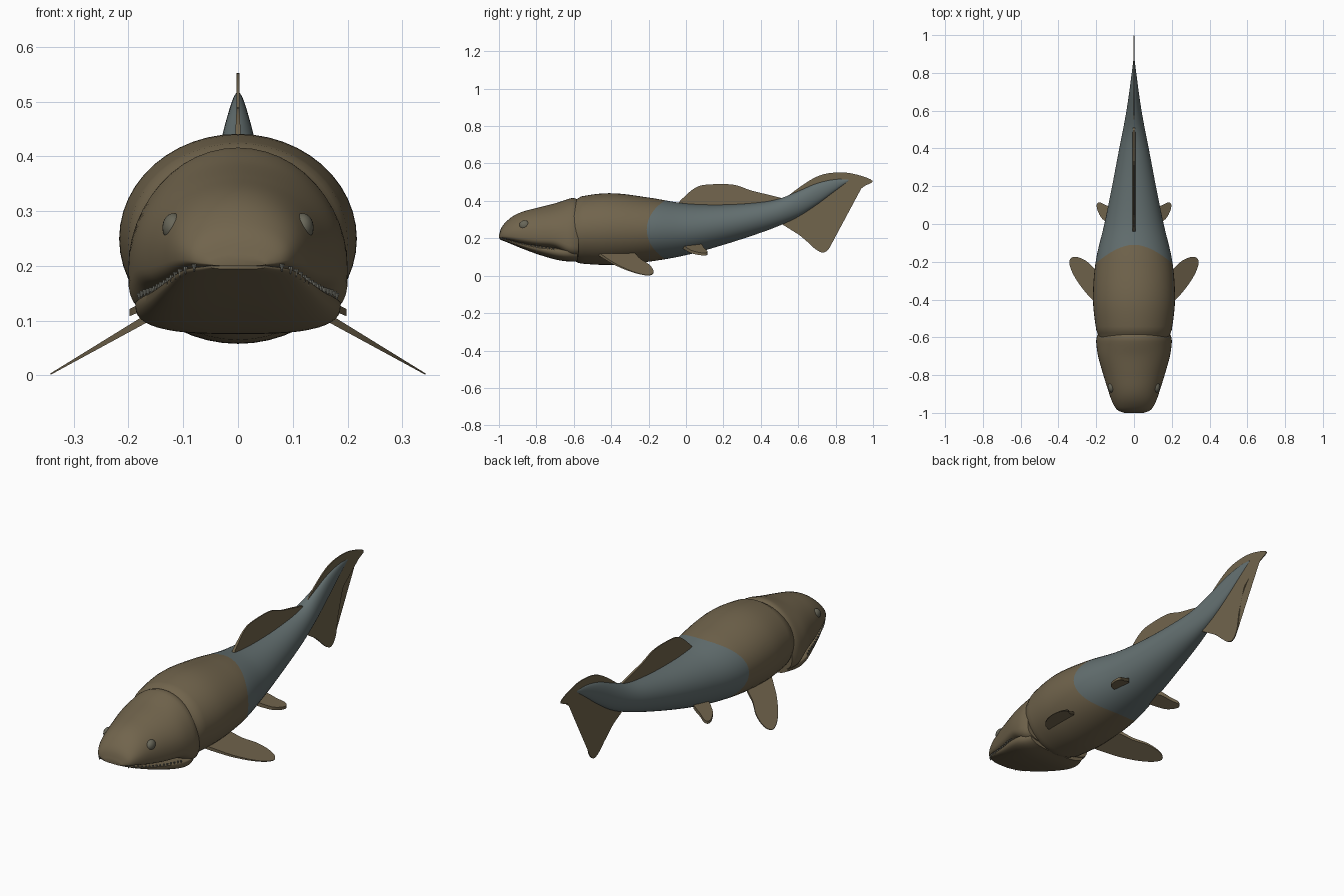
import bpy, bmesh, math
from mathutils import Vector

cube = bpy.data.objects.get("Cube")
if cube:
    bpy.data.objects.remove(cube, do_unlink=True)


def material(name, rgb):
    m = bpy.data.materials.new(name)
    m.use_nodes = True
    m.diffuse_color = (*rgb, 1)
    bsdf = m.node_tree.nodes["Principled BSDF"]
    bsdf.inputs["Base Color"].default_value = (*rgb, 1)
    bsdf.inputs["Roughness"].default_value = 0.7
    return m


BROWN = material("armour brown", (0.165, 0.128, 0.073))
BLUE = material("skin blue grey", (0.125, 0.16, 0.162))
GREY = material("eye grey", (0.14, 0.135, 0.1))
BONE = material("tooth grey", (0.2, 0.2, 0.17))


def finish(bm, name, mats, angle=40):
    bmesh.ops.recalc_face_normals(bm, faces=bm.faces)
    me = bpy.data.meshes.new(name)
    bm.to_mesh(me)
    bm.free()
    for m in mats:
        me.materials.append(m)
    ob = bpy.data.objects.new(name, me)
    bpy.context.collection.objects.link(ob)
    bpy.ops.object.select_all(action="DESELECT")
    ob.select_set(True)
    bpy.context.view_layer.objects.active = ob
    bpy.ops.object.shade_smooth_by_angle(angle=math.radians(angle))
    return ob


def sample(rows, y):
    """Smooth interpolation of a station table whose first column is y."""
    y = min(max(y, rows[0][0]), rows[-1][0])
    i = next(k for k in range(len(rows) - 1) if y <= rows[k + 1][0])
    a, b = rows[i], rows[i + 1]
    p, n = rows[max(i - 1, 0)], rows[min(i + 2, len(rows) - 1)]
    h = b[0] - a[0]
    t = (y - a[0]) / h
    out = []
    for c in range(1, len(a)):
        ma = (b[c] - p[c]) / (b[0] - p[0]) * h
        mb = (n[c] - a[c]) / (n[0] - a[0]) * h
        out.append(a[c] + t * ma + t * t * (3 * (b[c] - a[c]) - 2 * ma - mb)
                   + t ** 3 * (2 * (a[c] - b[c]) + ma + mb))
    return out


def loft(name, rows, us, mats, rise=0.5, low=2, shift=None, split=None, sides=48):
    """Skin of superellipse sections; rows hold y, bottom, top, half width."""
    bm = bmesh.new()
    rings = []
    for u in us:
        ring = []
        for k in range(sides):
            a = math.tau * k / sides
            c, s = math.cos(a), math.sin(a)
            y = u + (shift(u, s) if shift else 0)
            bot, top, w = sample(rows, y)
            mid = bot + rise * (top - bot)
            e = 2 / low if s < 0 else 1
            x = math.copysign(abs(c) ** e, c) * w
            z = mid + (top - mid) * s if s >= 0 else mid - (mid - bot) * abs(s) ** e
            ring.append(bm.verts.new((x, y, z)))
        rings.append(ring)
    for u, r, q in zip(us, rings, rings[1:]):
        for k in range(sides):
            j = (k + 1) % sides
            f = bm.faces.new((r[k], r[j], q[j], q[k]))
            f.material_index = int(split is not None and u >= split - 0.001)
    bm.faces.new(rings[0])
    bm.faces.new(rings[-1]).material_index = len(mats) - 1
    return finish(bm, name, mats)


def steps(a, b, n, ease=1):
    return [a + (b - a) * (i / n) ** ease for i in range(n + 1)]


# Trunk and tail in one skin; the armour ends on a curved seam
trunk = [(-0.63, 0.1, 0.385, 0.175), (-0.59, 0.075, 0.405, 0.188),
         (-0.56, 0.065, 0.424, 0.2), (-0.4, 0.058, 0.441, 0.217),
         (-0.2, 0.075, 0.418, 0.203), (0, 0.11, 0.386, 0.157),
         (0.2, 0.165, 0.38, 0.116), (0.4, 0.23, 0.393, 0.078),
         (0.5, 0.268, 0.412, 0.058), (0.6, 0.315, 0.452, 0.04),
         (0.7, 0.38, 0.494, 0.025), (0.8, 0.455, 0.516, 0.012),
         (0.87, 0.506, 0.515, 0.003)]
SEAM = -0.21


def seam_shift(u, s):
    return 0.1 * s * s * max(0, 1 - abs(u - SEAM) / 0.3)


loft("trunk_and_tail", trunk, steps(-0.63, SEAM, 24)[:-1] + steps(SEAM, 0.87, 48),
     [BROWN, BLUE], shift=seam_shift, split=SEAM)

# Skull with blunt snout, overhanging lip and cheeks
skull = [(-1, 0.2, 0.215, 0.05), (-0.99, 0.199, 0.25, 0.08),
         (-0.97, 0.195, 0.28, 0.1), (-0.93, 0.185, 0.315, 0.12),
         (-0.88, 0.172, 0.34, 0.137), (-0.8, 0.157, 0.362, 0.162),
         (-0.7, 0.143, 0.387, 0.19), (-0.63, 0.105, 0.41, 0.2),
         (-0.6, 0.098, 0.416, 0.198), (-0.575, 0.1, 0.405, 0.188)]
loft("skull", skull, steps(-1, -0.575, 40, 1.5), [BROWN], rise=0.3, low=4)

# Lower jaw, set slightly inside the lip
jaw = [(-0.995, 0.194, 0.202, 0.05), (-0.97, 0.184, 0.198, 0.094),
       (-0.88, 0.147, 0.178, 0.132), (-0.8, 0.117, 0.165, 0.157),
       (-0.7, 0.087, 0.155, 0.184), (-0.64, 0.077, 0.15, 0.186),
       (-0.58, 0.075, 0.15, 0.165)]
loft("lower_jaw", jaw, steps(-0.995, -0.58, 30, 1.4), [BROWN], rise=0.72, low=3)

# Small teeth along the lip
bm = bmesh.new()
for y in steps(-0.985, -0.71, 14):
    lip, top, w = sample(skull, y)
    for side in (-1, 1):
        geo = bmesh.ops.create_cone(bm, cap_ends=True, segments=6,
                                    radius1=0.001, radius2=0.005, depth=0.014)
        bmesh.ops.translate(bm, verts=geo["verts"],
                            vec=(side * (w - 0.007), y, lip - 0.002))
finish(bm, "teeth", [BONE])

# Eyes
for side, label in ((1, "left"), (-1, "right")):
    bm = bmesh.new()
    bmesh.ops.create_uvsphere(bm, u_segments=24, v_segments=16, radius=1)
    bmesh.ops.scale(bm, verts=bm.verts, vec=(0.02, 0.029, 0.026))
    bmesh.ops.translate(bm, verts=bm.verts, vec=(side * 0.118, -0.863, 0.27))
    finish(bm, label + "_eye", [GREY], 60)


def smooth_outline(pts, n=5):
    """Closed curve through the given points."""
    out = []
    for i in range(len(pts)):
        p, a, b, q = (Vector(pts[(i + k) % len(pts)]) for k in (-1, 0, 1, 2))
        for j in range(n):
            t = j / n
            out.append(a + (b - p) * t / 2 + (p * 2 - a * 5 + b * 4 - q) * t * t / 2
                       + (a * 3 - p - b * 3 + q) * t ** 3 / 2)
    return out


def fin(name, pts, place, normal, thickness):
    """Thin wedge from an outline, tapering as given by thickness(point)."""
    bm = bmesh.new()
    outline = smooth_outline(pts)
    sheets = []
    for d in (1, -1):
        sheets.append([bm.verts.new(place(p) + Vector(normal) * d * thickness(p))
                       for p in outline])
        bm.faces.new(sheets[-1])
    a, b = sheets
    for i in range(len(a)):
        bm.faces.new((a[i - 1], a[i], b[i], b[i - 1]))
    bmesh.ops.triangulate(bm, faces=[f for f in bm.faces if len(f.verts) > 4])
    finish(bm, name, [BROWN], 30)


# Fins on the midline, outlined in y and z
def midline(p):
    return Vector((0, p.x, p.y))


dorsal = [(-0.04, 0.382), (0, 0.43), (0.05, 0.47), (0.11, 0.487), (0.25, 0.487),
          (0.35, 0.455), (0.46, 0.428), (0.52, 0.405), (0.4, 0.37), (0.2, 0.35),
          (0.02, 0.35)]
fin("dorsal_fin", dorsal, midline, (1, 0, 0), lambda p: 0.008 - 0.05 * (p.y - 0.38))

caudal = [(0.52, 0.4), (0.6, 0.468), (0.7, 0.53), (0.79, 0.551), (0.89, 0.546),
          (0.998, 0.506), (0.92, 0.465), (0.85, 0.405), (0.807, 0.335),
          (0.79, 0.25), (0.775, 0.165), (0.74, 0.125), (0.695, 0.14),
          (0.63, 0.2), (0.575, 0.242), (0.51, 0.28), (0.5, 0.34)]
fin("tail_fin", caudal, midline, (1, 0, 0), lambda p: 0.005 - 0.003 * p.x)

# Paired fins, outlined in x and y and sloping downwards
pectoral = [(0.12, -0.47), (0.2, -0.42), (0.27, -0.345), (0.32, -0.27),
            (0.342, -0.21), (0.332, -0.18), (0.3, -0.175), (0.25, -0.198),
            (0.2, -0.245), (0.12, -0.31)]
pelvic = [(0.09, -0.02), (0.16, 0.02), (0.188, 0.06), (0.198, 0.1), (0.183, 0.115),
          (0.15, 0.1), (0.09, 0.07)]
for label, pts, z0, slope in (("pectoral", pectoral, 0.201, 0.58),
                              ("pelvic", pelvic, 0.204, 0.45)):
    for side, hand in ((1, "left"), (-1, "right")):
        fin(f"{hand}_{label}_fin", pts,
            lambda p: Vector((side * p.x, p.y, z0 - slope * p.x)), (0, 0, 1),
            lambda p: 0.014 - 0.037 * p.x)
